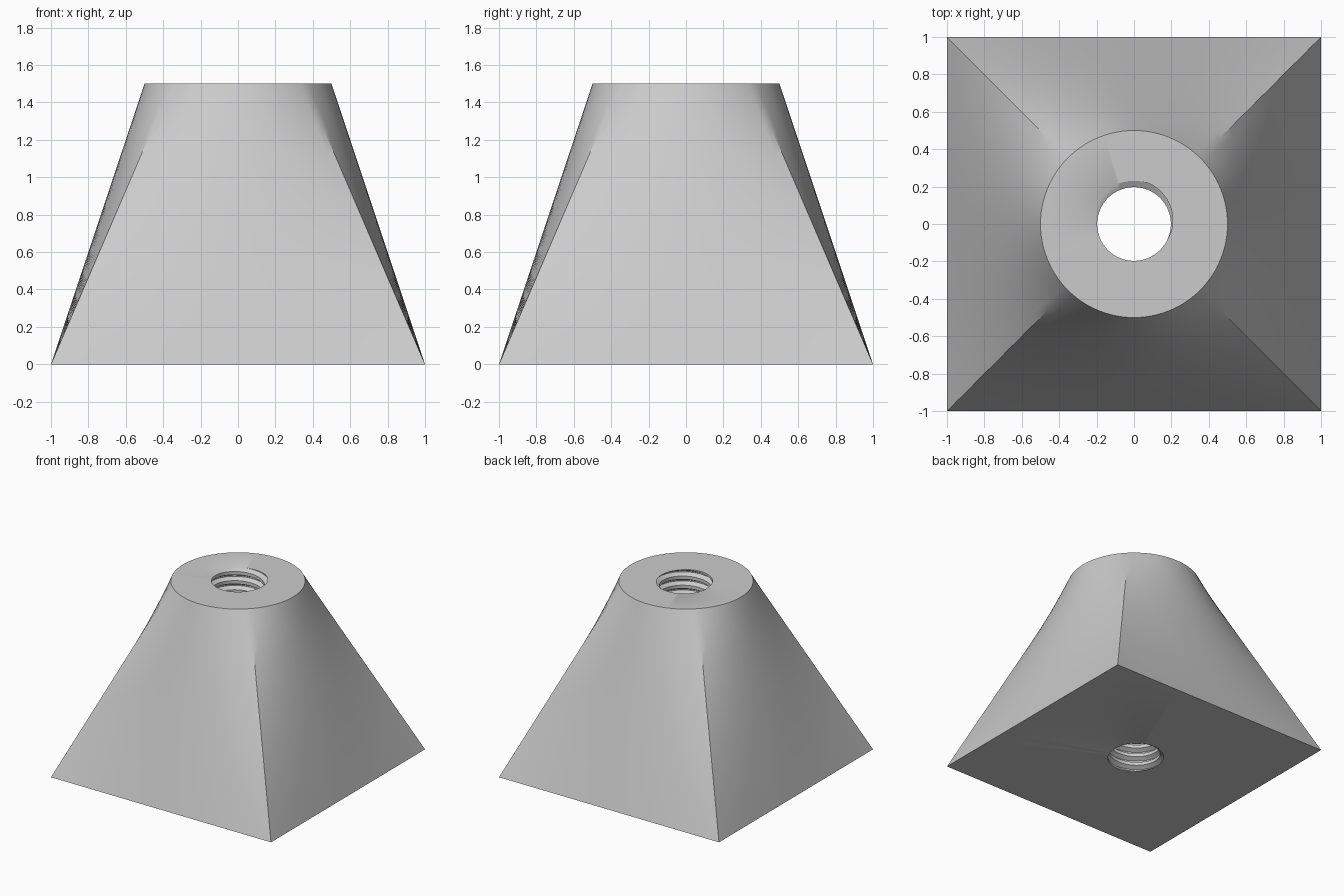
import bpy, bmesh
from math import pi, cos, sin, radians

cube = bpy.data.objects.get("Cube")
if cube:
    bpy.data.objects.remove(cube, do_unlink=True)

SEGMENTS, LOFT_ROWS = 96, 12
HEIGHT, TOP_RADIUS = 1.5, 0.5
BORE_RADIUS, GROOVE_DEPTH, PITCH, PHASE = 0.197, 0.034, 0.075, 0.25
BREAKS = (0.18, 0.44, 0.56, 0.82)   # thread profile corners within one pitch


def square_point(angle):
    """Point on the square base, evenly spaced along each side."""
    side = round(angle / (pi / 2)) * pi / 2
    t = (angle - side) / (pi / 4)
    return cos(side) - t * sin(side), sin(side) + t * cos(side)


def bore_radius(angle, z):
    """Radius of the right-handed helical thread."""
    u = (z / PITCH - angle / (2 * pi) - PHASE) % 1
    ramp = (0.32 - abs(u - 0.5)) / 0.26
    return BORE_RADIUS + GROOVE_DEPTH * min(1, max(0, ramp))


def column(angle):
    """Closed cross-section: sloping wall up, top rim, threaded bore down."""
    c, s = cos(angle), sin(angle)
    bx, by = square_point(angle)
    points = []
    for i in range(LOFT_ROWS + 1):
        f = i / LOFT_ROWS
        points.append((bx + (TOP_RADIUS * c - bx) * f,
                       by + (TOP_RADIUS * s - by) * f, HEIGHT * f))
    turns = int(round(HEIGHT / PITCH))
    for k in range(turns + 1, -4, -1):
        for b in reversed(BREAKS):
            z = (k + b + angle / (2 * pi) + PHASE) * PITCH
            z = min(HEIGHT, max(0, z))
            r = bore_radius(angle, z)
            points.append((r * c, r * s, z))
    return points


# Square-to-round tapered block with a threaded through hole
bm = bmesh.new()
columns = [[bm.verts.new(p) for p in column(2 * pi * i / SEGMENTS)]
           for i in range(SEGMENTS + 1)]
for a, b in zip(columns, columns[1:]):
    for j in range(len(a)):
        k = (j + 1) % len(a)
        bm.faces.new((a[j], b[j], b[k], a[k]))
bmesh.ops.remove_doubles(bm, verts=bm.verts, dist=0.0001)
bmesh.ops.recalc_face_normals(bm, faces=bm.faces)
mesh = bpy.data.meshes.new("threaded_taper_block")
bm.to_mesh(mesh)
bm.free()

block = bpy.data.objects.new("threaded_taper_block", mesh)
bpy.context.collection.objects.link(block)

grey = bpy.data.materials.new("light_grey")
grey.use_nodes = True
colour = (0.6, 0.6, 0.6, 1)
grey.diffuse_color = colour
grey.node_tree.nodes["Principled BSDF"].inputs["Base Color"].default_value = colour
mesh.materials.append(grey)

bpy.ops.object.select_all(action="DESELECT")
block.select_set(True)
bpy.context.view_layer.objects.active = block
bpy.ops.object.shade_smooth_by_angle(angle=radians(30))
